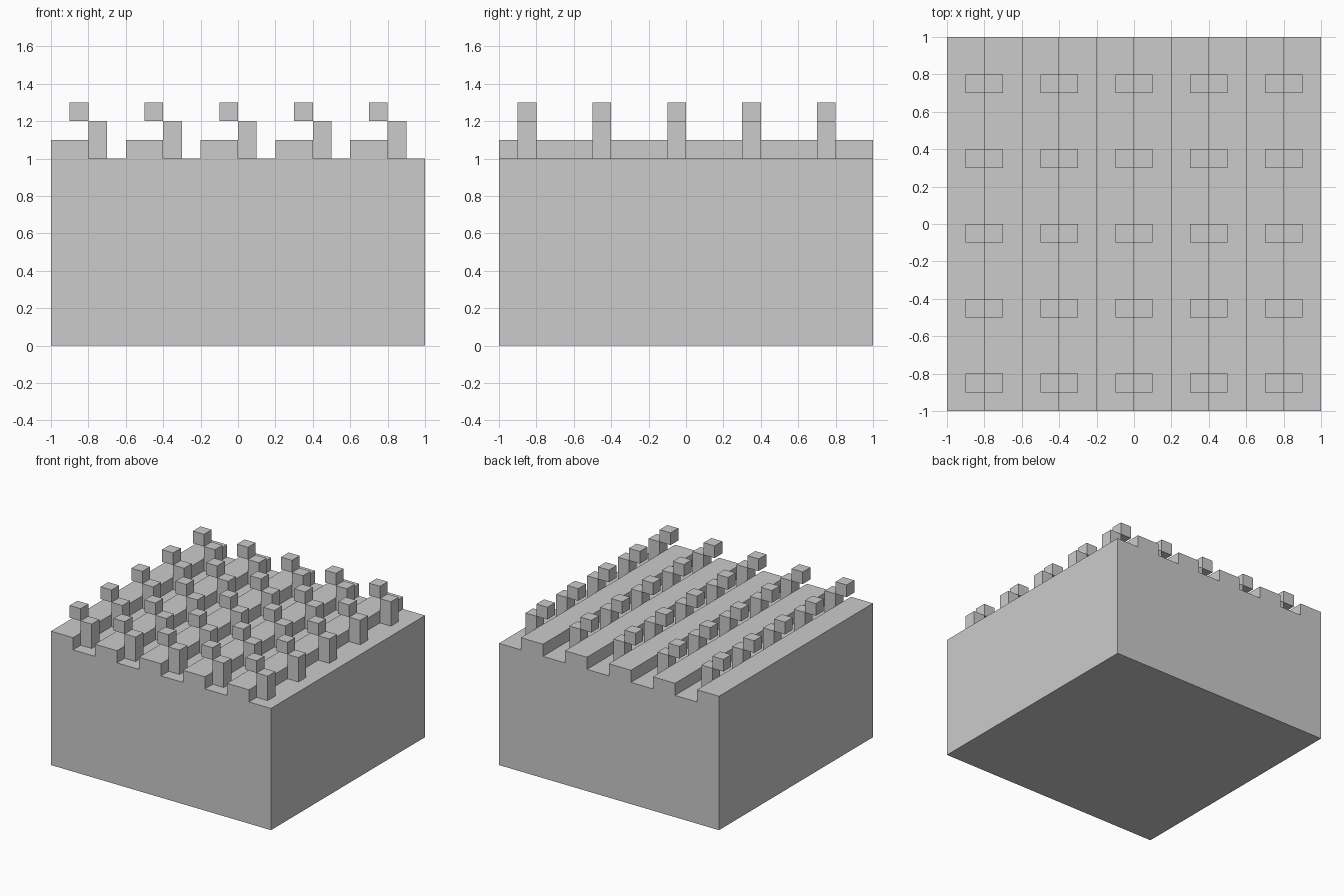
import bpy
import bmesh
from mathutils import Matrix, Vector

if "Cube" in bpy.data.objects:
    bpy.data.objects.remove(bpy.data.objects["Cube"], do_unlink=True)

grey = bpy.data.materials.new("plain grey")
grey.use_nodes = True
colour = (0.6, 0.6, 0.6, 1)
grey.diffuse_color = colour
grey.node_tree.nodes["Principled BSDF"].inputs["Base Color"].default_value = colour

COUNT, PITCH, UNIT = 5, 0.4, 0.1


def finish(name, bm):
    bmesh.ops.recalc_face_normals(bm, faces=bm.faces)
    mesh = bpy.data.meshes.new(name)
    bm.to_mesh(mesh)
    bm.free()
    mesh.materials.append(grey)
    obj = bpy.data.objects.new(name, mesh)
    bpy.context.collection.objects.link(obj)


def add_box(bm, low, size):
    low, size = Vector(low), Vector(size)
    matrix = Matrix.Translation(low + size / 2) @ Matrix.Diagonal(size).to_4x4()
    bmesh.ops.create_cube(bm, size=1, matrix=matrix)


# Block with stepped ridges, extruded from its front profile
profile = [(-1, 0)]
for i in range(COUNT):
    x = -1 + i * PITCH
    profile += [(x, 1.1), (x + 0.2, 1.1), (x + 0.2, 1), (x + PITCH, 1)]
profile.append((1, 0))

bm = bmesh.new()
front = bm.faces.new([bm.verts.new((x, -1, z)) for x, z in profile])
result = bmesh.ops.extrude_face_region(bm, geom=[front], use_keep_orig=True)
back = [v for v in result["geom"] if isinstance(v, bmesh.types.BMVert)]
bmesh.ops.translate(bm, verts=back, vec=(0, 2, 0))
finish("ridged_block", bm)

# Grid of posts in the grooves, each with an offset cube at its top edge
posts, caps = bmesh.new(), bmesh.new()
for i in range(COUNT):
    for j in range(COUNT):
        x = -0.8 + i * PITCH
        y = -0.9 + j * PITCH
        add_box(posts, (x, y, 1), (UNIT, UNIT, 2 * UNIT))
        add_box(caps, (x - UNIT, y, 1.2), (UNIT, UNIT, UNIT))
finish("posts", posts)
finish("offset_cubes", caps)
